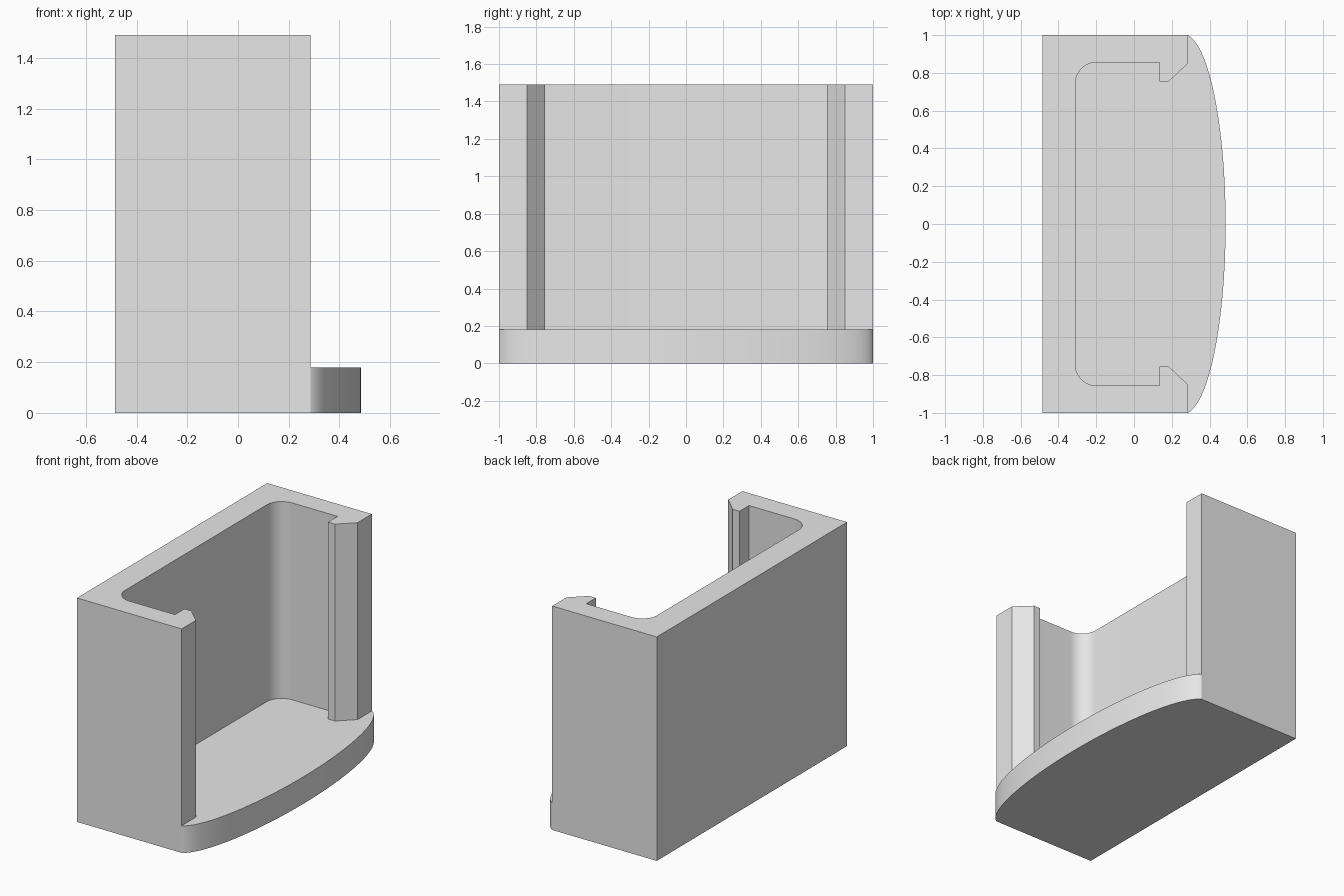
import bpy
import bmesh
from math import sin, cos, asin, pi, radians

cube = bpy.data.objects.get("Cube")
if cube:
    bpy.data.objects.remove(cube, do_unlink=True)

grey = bpy.data.materials.new("light grey")
grey.use_nodes = True
colour = (0.8, 0.8, 0.8, 1)
grey.diffuse_color = colour
grey.node_tree.nodes["Principled BSDF"].inputs["Base Color"].default_value = colour

BACK, FRONT = -0.485, 0.285
FLOOR, TOP = 0.18, 1.49


def extrude_profile(name, points, z0, z1):
    """Extrude a closed xy outline from z0 up to z1."""
    bm = bmesh.new()
    face = bm.faces.new([bm.verts.new((x, y, z0)) for x, y in points])
    new = bmesh.ops.extrude_face_region(bm, geom=[face])["geom"]
    verts = [v for v in new if isinstance(v, bmesh.types.BMVert)]
    bmesh.ops.translate(bm, verts=verts, vec=(0, 0, z1 - z0))
    bmesh.ops.recalc_face_normals(bm, faces=bm.faces)
    mesh = bpy.data.meshes.new(name)
    bm.to_mesh(mesh)
    bm.free()
    mesh.materials.append(grey)
    obj = bpy.data.objects.new(name, mesh)
    bpy.context.collection.objects.link(obj)
    bpy.ops.object.select_all(action="DESELECT")
    obj.select_set(True)
    bpy.context.view_layer.objects.active = obj
    bpy.ops.object.shade_smooth_by_angle(angle=radians(20))
    return obj


# Base plate with a bowed open side
centre = 0.26
depth = 0.485 - centre
start = asin((FRONT - centre) / depth)
steps = 64
bow = []
for i in range(steps + 1):
    t = start + (pi - 2 * start) * i / steps
    bow.append((centre + depth * sin(t), -cos(t) / cos(start)))
extrude_profile("base_plate", [(BACK, -1)] + bow + [(BACK, 1)], 0, FLOOR)

# C-shaped wall: half outline with rounded inner corner and hooked lip, mirrored
inner_x, inner_y, radius = -0.31, 0.855, 0.11
half = [(BACK, 1), (FRONT, 1), (FRONT, 0.85), (0.185, 0.755),
        (0.135, 0.755), (0.135, inner_y)]
for i in range(13):
    a = pi / 2 * (1 + i / 12)
    half.append((inner_x + radius + radius * cos(a),
                 inner_y - radius + radius * sin(a)))
extrude_profile("surrounding_wall",
                half + [(x, -y) for x, y in reversed(half)], FLOOR, TOP)
